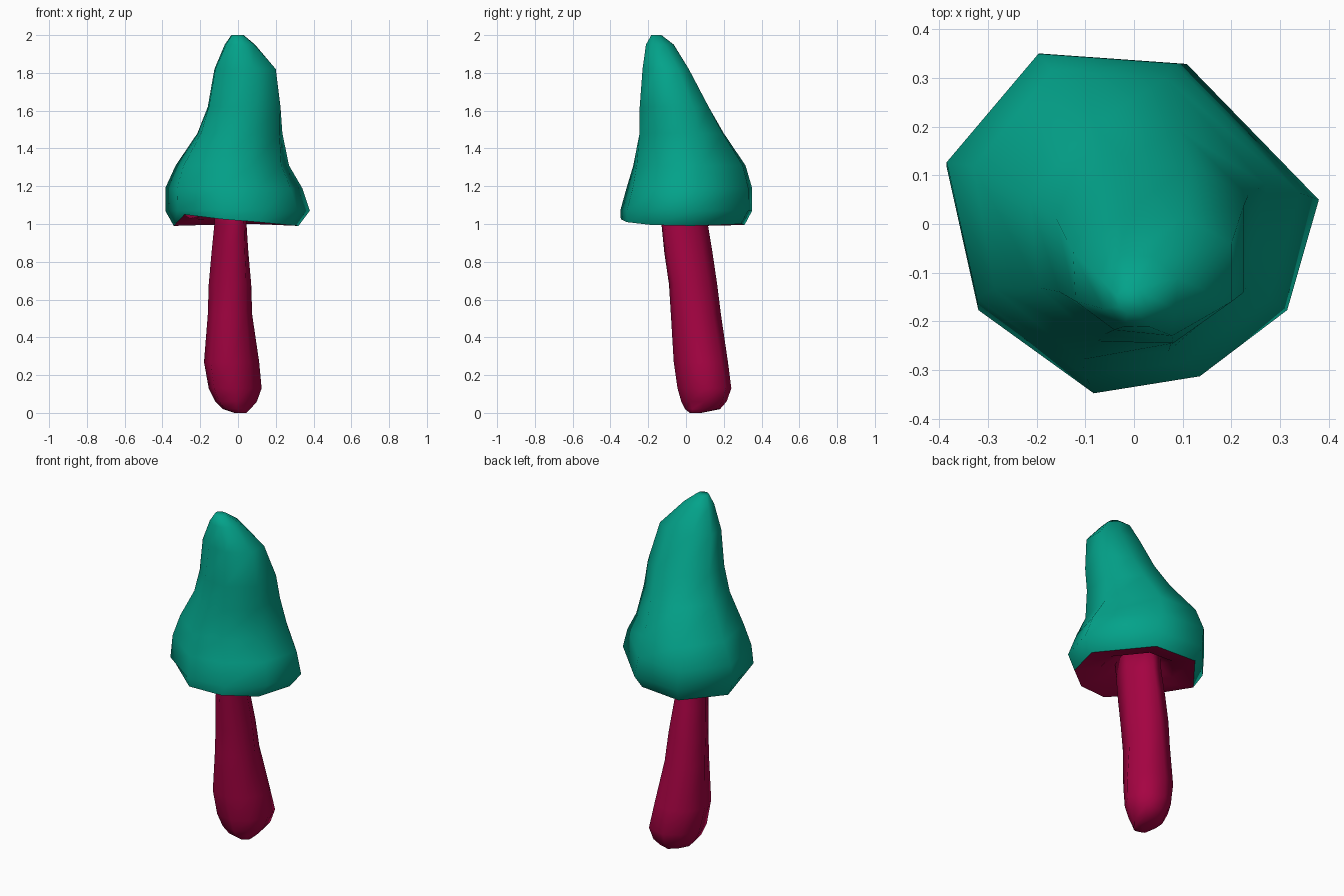
import bpy
import bmesh
from math import cos, sin, tau

cube = bpy.data.objects.get("Cube")
if cube:
    bpy.data.objects.remove(cube)


def make_material(name, rgb):
    mat = bpy.data.materials.new(name)
    mat.use_nodes = True
    mat.diffuse_color = (*rgb, 1)
    mat.node_tree.nodes["Principled BSDF"].inputs["Base Color"].default_value = (*rgb, 1)
    return mat


def fit(outline, z, x0, x1, y0, y1):
    """Stretch a unit outline to the given bounds at one height."""
    return [((x0 + x1) / 2 + u * (x1 - x0) / 2,
             (y0 + y1) / 2 + v * (y1 - y0) / 2, z) for u, v in outline]


def blend(a, b, t):
    """Mix two outlines point by point."""
    return [(p[0] + (q[0] - p[0]) * t, p[1] + (q[1] - p[1]) * t) for p, q in zip(a, b)]


def skewed_circle(skew, sides=8):
    """Circle drawn out along one diagonal and pulled in on the other."""
    points = []
    for i in range(sides):
        a = tau * i / sides
        r = 1 + skew * sin(2 * a)
        points.append((r * cos(a), r * sin(a)))
    return points


def loft(name, rings, mat, bottom=False, top=False):
    """Skin a stack of equal rings, running from low to high."""
    bm = bmesh.new()
    loops = [[bm.verts.new(p) for p in ring] for ring in rings]
    n = len(loops[0])
    for a, b in zip(loops, loops[1:]):
        for i in range(n):
            j = (i + 1) % n
            bm.faces.new((a[i], a[j], b[j], b[i]))
    if bottom:
        bm.faces.new(loops[0][::-1])
    if top:
        bm.faces.new(loops[-1])
    for face in bm.faces:
        face.smooth = True
    mesh = bpy.data.meshes.new(name)
    bm.to_mesh(mesh)
    bm.free()
    mesh.materials.append(mat)
    obj = bpy.data.objects.new(name, mesh)
    bpy.context.collection.objects.link(obj)
    return obj


green = make_material("teal green", (0.001, 0.365, 0.255))
crimson = make_material("crimson", (0.38, 0.001, 0.055))

# Uneven eight-sided outlines, counter-clockwise from the +x corner
BRIM = [(1, 0.14), (0.29, 0.94), (-0.48, 1), (-1, 0.33),
        (-0.83, -0.51), (-0.21, -1), (0.36, -0.9), (0.83, -0.51)]
CROWN = [(1, 0.54), (0.42, 1), (-0.4, 1), (-1, 0.4),
         (-0.97, -0.42), (-0.48, -0.9), (0.25, -1), (1, -0.43)]

# Wavy rim of the cap
rim_heights = [0.99, 1.0, 0.995, 0.99, 1.05, 1.025, 1.01, 0.995]
rim = [(x, y, z) for (x, y, _), z in
       zip(fit(BRIM, 0, -0.34, 0.32, -0.345, 0.31), rim_heights)]

# Cap: share of the crown outline, height, then x and y bounds
cap_sections = [
    (0, 1.07, -0.385, 0.38, -0.348, 0.35),
    (0, 1.19, -0.385, 0.34, -0.315, 0.35),
    (0.2, 1.31, -0.33, 0.27, -0.285, 0.315),
    (0.6, 1.48, -0.215, 0.235, -0.255, 0.20),
    (1, 1.62, -0.16, 0.225, -0.245, 0.12),
    (1, 1.82, -0.125, 0.20, -0.23, 0.015),
    (0.6, 1.95, -0.07, 0.09, -0.215, -0.065),
    (0.5, 2.0, -0.035, 0.03, -0.185, -0.13),
]
loft("cap", [rim] + [fit(blend(BRIM, CROWN, t), *s) for t, *s in cap_sections],
     green, top=True)

# Hollow underside, drawn in from the rim towards the stem
centre_x = -0.04
underside = [rim]
for scale, lift in ((0.6, 0.03), (0.36, 0.1), (0.2, 0.13)):
    underside.append([(centre_x + (x - centre_x) * scale, y * scale,
                       z * scale + (1 - scale) + lift) for x, y, z in rim])
gills = loft("cap_underside", underside, crimson)
gills.data.flip_normals()

# Leaning stem, wider towards the foot and twisting as it rises
stem_sections = [
    (0.0, -0.02, 0.045, 0.02, 0.08),
    (0.02, -0.08, 0.065, -0.005, 0.18),
    (0.06, -0.12, 0.10, -0.025, 0.215),
    (0.13, -0.155, 0.125, -0.045, 0.24),
    (0.27, -0.18, 0.112, -0.065, 0.222),
    (0.52, -0.16, 0.075, -0.08, 0.185),
    (0.68, -0.155, 0.07, -0.09, 0.165),
    (0.85, -0.14, 0.055, -0.115, 0.14),
    (1.0, -0.125, 0.045, -0.13, 0.115),
    (1.15, -0.115, 0.04, -0.14, 0.10),
]
loft("stem", [fit(skewed_circle(0.17 - 0.37 * s[0]), *s) for s in stem_sections],
     crimson, bottom=True, top=True)
